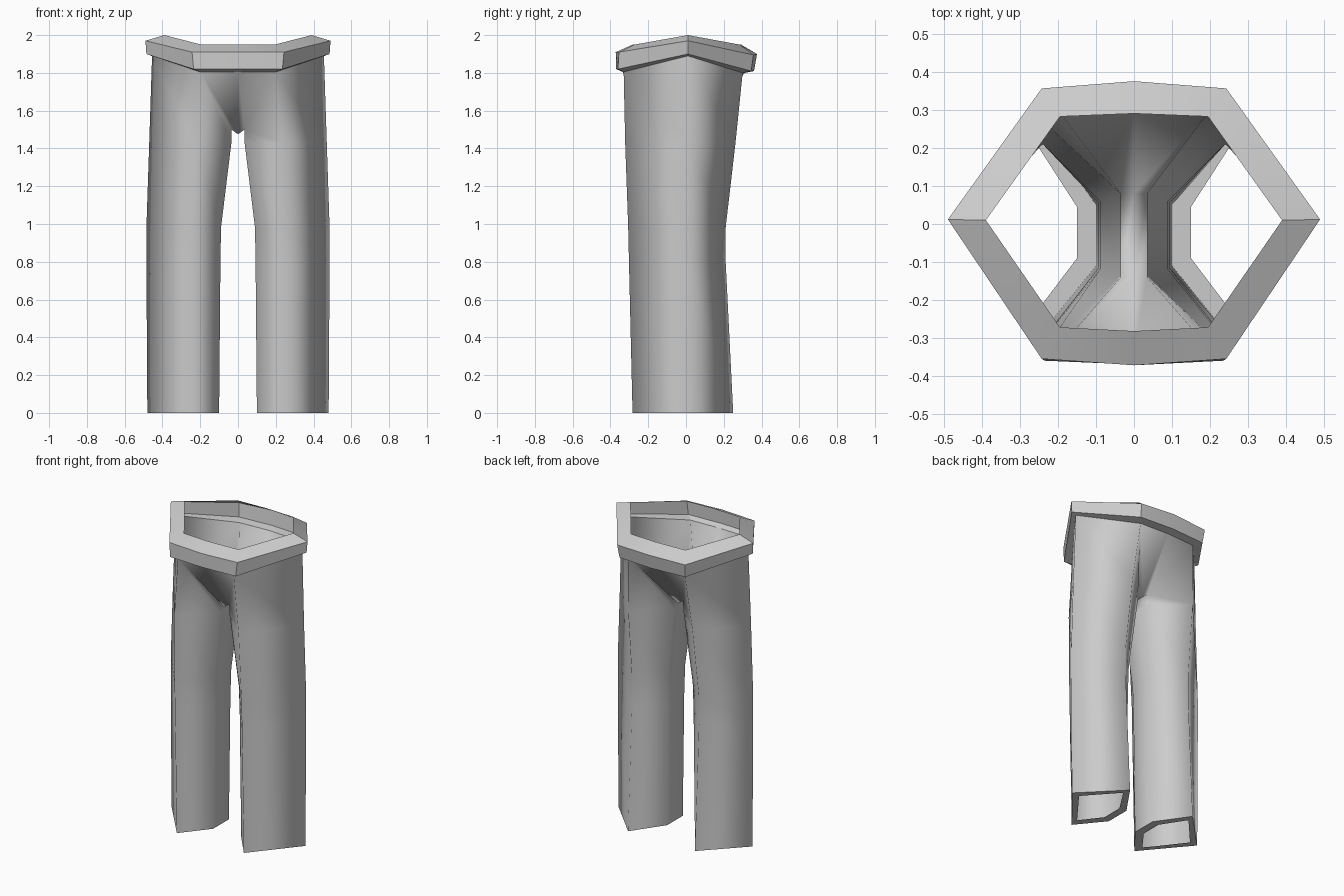
import bpy
import bmesh

if "Cube" in bpy.data.objects:
    bpy.data.objects.remove(bpy.data.objects["Cube"])

cloth = bpy.data.materials.new("grey cloth")
cloth.diffuse_color = (0.6, 0.6, 0.6, 1)
cloth.use_nodes = True
cloth.node_tree.nodes["Principled BSDF"].inputs["Base Color"].default_value = cloth.diffuse_color


def build(name, half_faces, smooth=True):
    """Make an object from right-hand faces, mirrored over x = 0."""
    bm = bmesh.new()
    for face in half_faces:
        for side in (1, -1):
            bm.faces.new([bm.verts.new((x * side, y, z)) for x, y, z in face[::side]])
    bmesh.ops.remove_doubles(bm, verts=bm.verts, dist=0.0005)
    for f in bm.faces:
        f.smooth = smooth
    me = bpy.data.meshes.new(name)
    bm.to_mesh(me)
    bm.free()
    me.materials.append(cloth)
    obj = bpy.data.objects.new(name, me)
    bpy.context.collection.objects.link(obj)
    return obj


def bridge(a, b, closed):
    """Quads between two rings; a above b, rings running counter-clockwise."""
    n = len(a)
    return [(a[i], b[i], b[(i + 1) % n], a[(i + 1) % n])
            for i in range(n if closed else n - 1)]


def leg_ring(z, outer, front, back, inner, in_front, in_back, corner=0.24):
    """Five-sided section: inner front, front, outer, back, inner back."""
    return [(inner, in_front, z), (corner, front, z), (outer, 0.005, z),
            (corner, back, z), (inner, in_back, z)]


def waist_ring(outer, front, back, front_mid, back_mid):
    """Half ring from front centre round the side to back centre."""
    return [(0, *front_mid), front, outer, back, (0, *back_mid)]


# Waist edge where the trousers meet the band
waist = waist_ring((0.455, 0.01, 1.89), (0.2, -0.33, 1.805), (0.2, 0.30, 1.80),
                   (-0.335, 1.805), (0.31, 1.80))

# Trouser legs: crotch ring, thigh, two knee rings, hem
crotch_f, crotch_b = (0.035, -0.14, 1.50), (0.035, 0.08, 1.50)
mid_f, mid_b = (0, -0.14, 1.475), (0, 0.08, 1.475)
rings = [
    [crotch_f, *waist[1:4], crotch_b],
    leg_ring(1.43, 0.470, -0.322, 0.262, 0.035, -0.135, 0.075, 0.23),
    leg_ring(0.98, 0.485, -0.306, 0.210, 0.090, -0.12, 0.06),
    leg_ring(0.80, 0.485, -0.302, 0.210, 0.093, -0.115, 0.055),
    leg_ring(0.0, 0.480, -0.283, 0.250, 0.100, -0.11, 0.05),
]
faces = []
for upper, lower in zip(rings, rings[1:]):
    faces += bridge(upper, lower, True)

# Front and back crotch panels and the saddle between the legs
faces += [(waist[0], mid_f, crotch_f, waist[1]),
          (waist[3], crotch_b, mid_b, waist[4]),
          (mid_f, mid_b, crotch_b, crotch_f)]
build("trouser_legs", faces)

# Hem: narrow flat rim turned inward at the foot openings
hem_inner = leg_ring(0.0, 0.425, -0.222, 0.20, 0.150, -0.09, 0.045, 0.25)
build("hem_rims", bridge(rings[-1], hem_inner, True), smooth=False)

# Waistband: lower lip, outer wall and sloping top
band_low = waist_ring((0.485, 0.01, 1.90), (0.235, -0.36, 1.82), (0.235, 0.345, 1.81),
                      (-0.37, 1.82), (0.36, 1.81))
band_high = waist_ring((0.49, 0.012, 1.97), (0.243, -0.355, 1.91), (0.243, 0.357, 1.895),
                       (-0.372, 1.91), (0.376, 1.90))
band_inner = waist_ring((0.39, 0.01, 2.0), (0.195, -0.272, 1.95), (0.195, 0.283, 1.95),
                        (-0.282, 1.95), (0.291, 1.95))
band = build("waistband", bridge(band_inner, band_high, False)
             + bridge(band_high, band_low, False) + bridge(band_low, waist, False))
bpy.context.view_layer.objects.active = band
band.select_set(True)
bpy.ops.object.shade_smooth_by_angle(angle=0.5)
